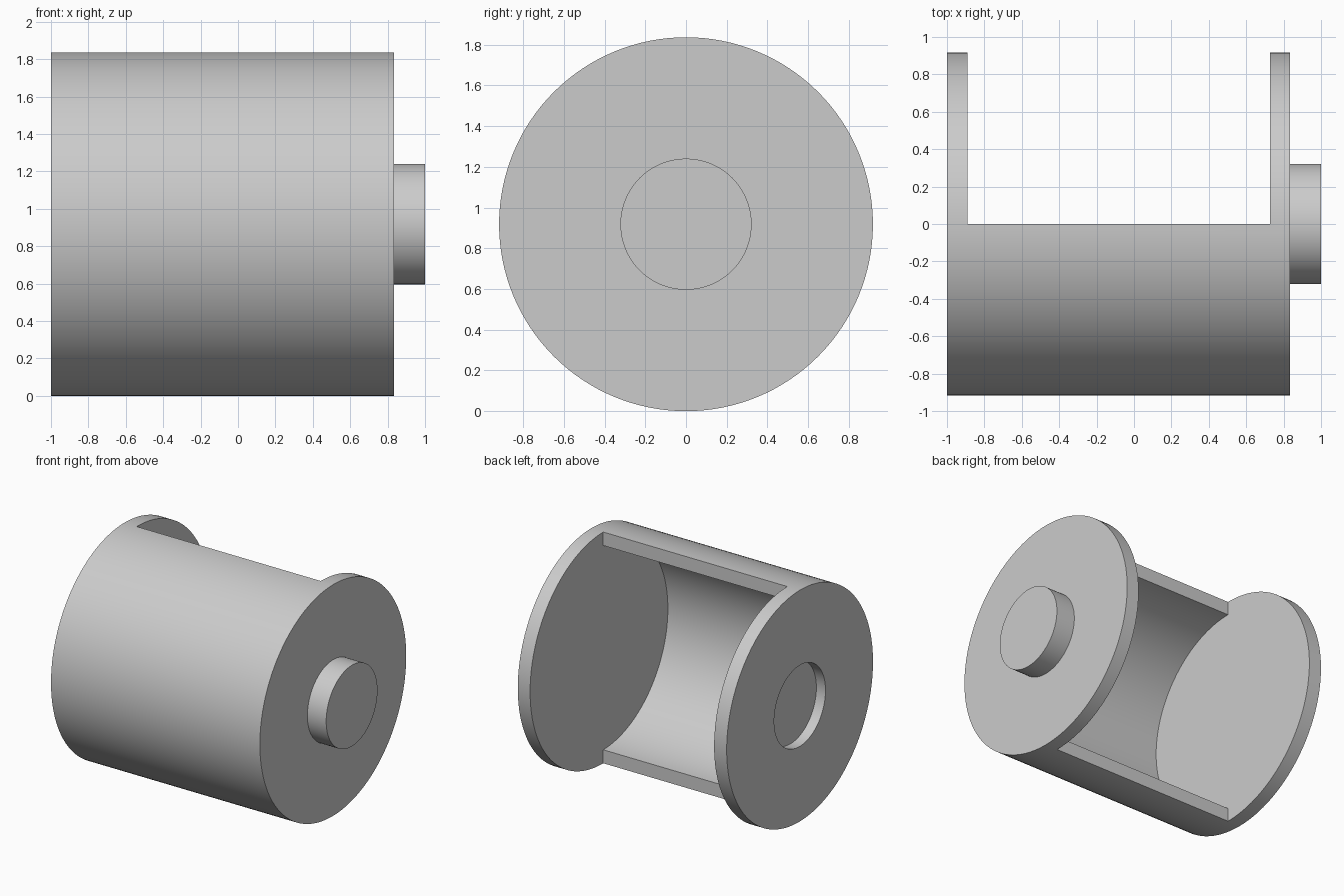
import bpy
import bmesh
from math import pi, sin, cos

RADIUS = 0.918      # outer radius, also height of the axis
WALL = 0.107        # shell thickness
LEFT, RIGHT = -1.0, 0.835
INNER_LEFT, INNER_RIGHT = -0.89, 0.727
PIN_RADIUS = 0.322
SEGMENTS = 128

cube = bpy.data.objects.get("Cube")
if cube:
    bpy.data.objects.remove(cube, do_unlink=True)

grey = bpy.data.materials.new("plain_grey")
grey.use_nodes = True
colour = (0.6, 0.6, 0.6, 1)
grey.diffuse_color = colour
grey.node_tree.nodes["Principled BSDF"].inputs["Base Color"].default_value = colour


def arc(radius, start, end, count):
    """Points (y, z) on an arc around the axis."""
    step = (end - start) / count
    return [(radius * cos(start + i * step), RADIUS + radius * sin(start + i * step))
            for i in range(count + 1)]


def extrude_x(name, profile, x0, x1):
    """Solid made by extruding a (y, z) profile along x."""
    bm = bmesh.new()
    face = bm.faces.new([bm.verts.new((x0, y, z)) for y, z in profile])
    top = bmesh.ops.extrude_face_region(bm, geom=[face])["geom"]
    moved = [v for v in top if isinstance(v, bmesh.types.BMVert)]
    bmesh.ops.translate(bm, verts=moved, vec=(x1 - x0, 0, 0))
    bmesh.ops.recalc_face_normals(bm, faces=bm.faces)
    mesh = bpy.data.meshes.new(name)
    bm.to_mesh(mesh)
    bm.free()
    mesh.materials.append(grey)
    obj = bpy.data.objects.new(name, mesh)
    bpy.context.collection.objects.link(obj)
    return obj


def combine(target, tool, operation):
    """Apply a boolean and remove the tool."""
    mod = target.modifiers.new(operation, "BOOLEAN")
    mod.object, mod.operation, mod.solver = tool, operation, "EXACT"
    bpy.ops.object.select_all(action="DESELECT")
    bpy.context.view_layer.objects.active = target
    target.select_set(True)
    bpy.ops.object.modifier_apply(modifier=mod.name)
    bpy.data.objects.remove(tool, do_unlink=True)


def circle(radius):
    return arc(radius, 0, 2 * pi, SEGMENTS)[:-1]


# Drum body
body = extrude_x("drum_housing", circle(RADIUS), LEFT, RIGHT)

# Cavity: round at the front, fully open at the back
cavity = arc(RADIUS - WALL, pi / 2, 3 * pi / 2, SEGMENTS // 2)
cavity += [(0, -1), (2, -1), (2, 3), (0, 3)]
combine(body, extrude_x("cavity_cutter", cavity, INNER_LEFT, INNER_RIGHT), "DIFFERENCE")

# Blind socket in one end, matching pin on the other
combine(body, extrude_x("socket_cutter", circle(PIN_RADIUS), LEFT - 0.1, LEFT + 0.08), "DIFFERENCE")
combine(body, extrude_x("end_pin", circle(PIN_RADIUS), RIGHT - 0.05, 1.0), "UNION")

bpy.ops.object.shade_smooth_by_angle(angle=pi / 6)
